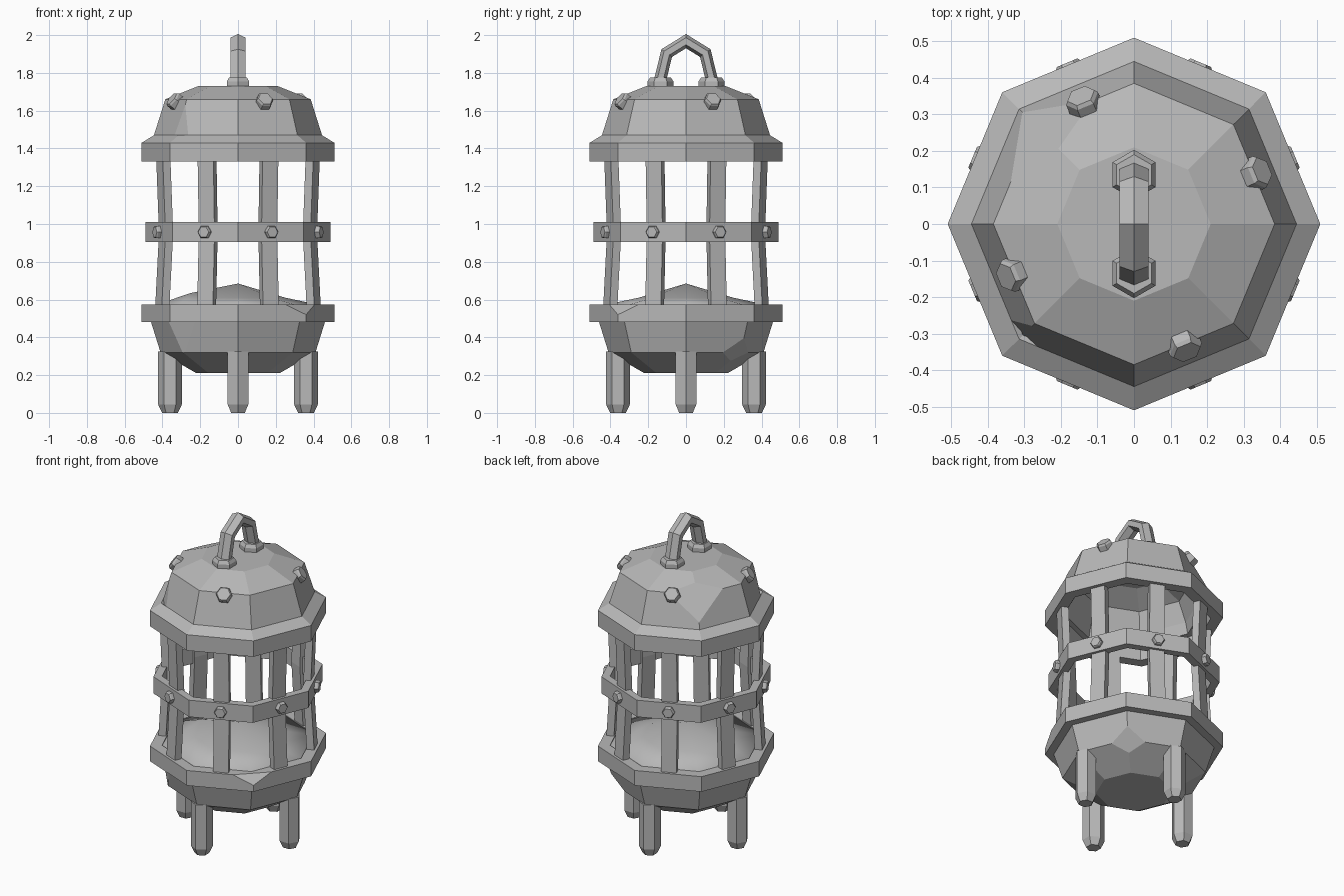
import bpy, bmesh
from math import sin, cos, pi, radians
from mathutils import Vector

if "Cube" in bpy.data.objects:
    bpy.data.objects.remove(bpy.data.objects["Cube"])

GREY = (0.48, 0.48, 0.48, 1)
metal = bpy.data.materials.new("plain_grey")
metal.use_nodes = True
metal.diffuse_color = GREY
metal.node_tree.nodes["Principled BSDF"].inputs["Base Color"].default_value = GREY

Z = Vector((0, 0, 1))


def polar(deg, r, z=0):
    a = radians(deg)
    return Vector((r * cos(a), r * sin(a), z))


def finish(name, bm):
    bmesh.ops.remove_doubles(bm, verts=bm.verts, dist=1e-5)
    bmesh.ops.recalc_face_normals(bm, faces=bm.faces)
    mesh = bpy.data.meshes.new(name)
    bm.to_mesh(mesh)
    bm.free()
    mesh.materials.append(metal)
    obj = bpy.data.objects.new(name, mesh)
    bpy.context.collection.objects.link(obj)
    return obj


def chip(bm, deg, r, z, tilt):
    """Knock a flat chip off a solid; the tilt is the chip's slope upward."""
    normal = polar(deg, cos(radians(tilt)), sin(radians(tilt)))
    bmesh.ops.recalc_face_normals(bm, faces=bm.faces)
    cut = bmesh.ops.bisect_plane(
        bm, geom=bm.verts[:] + bm.edges[:] + bm.faces[:],
        plane_co=polar(deg, r, z), plane_no=normal, clear_outer=True)
    rim = [e for e in cut["geom_cut"] if isinstance(e, bmesh.types.BMEdge)]
    bmesh.ops.holes_fill(bm, edges=rim, sides=0)


def lathe(name, profile, chips=(), sides=8):
    """Spin an (r, z) profile; ring profiles close on themselves."""
    bm = bmesh.new()
    loops = [[bm.verts.new(polar(360 * i / sides, r, z)) for i in range(sides)]
             for r, z in profile]
    pairs = list(zip(loops, loops[1:]))
    if profile[0][0] > 0:
        pairs.append((loops[-1], loops[0]))
    for a, b in pairs:
        for i in range(sides):
            j = (i + 1) % sides
            bm.faces.new((a[i], a[j], b[j], b[i]))
    bmesh.ops.remove_doubles(bm, verts=bm.verts, dist=1e-5)
    for c in chips:
        chip(bm, *c)
    return finish(name, bm)


def loft(name, rings):
    """Skin a stack of matching cross-sections and cap the ends."""
    bm = bmesh.new()
    loops = [[bm.verts.new(p) for p in ring] for ring in rings]
    for a, b in zip(loops, loops[1:]):
        for i in range(len(a)):
            j = (i + 1) % len(a)
            bm.faces.new((a[i], a[j], b[j], b[i]))
    bm.faces.new(loops[0])
    bm.faces.new(loops[-1])
    return finish(name, bm)


def hexagon(c, u, v, ru, rv=None):
    rv = rv or ru
    return [c + u * ru * cos(k * pi / 3) + v * rv * sin(k * pi / 3) for k in range(6)]


def rivet(name, base, normal, radius, height):
    n = normal.normalized()
    u = Z.cross(n).normalized()
    v = n.cross(u)
    loft(name, [hexagon(base - n * 0.02, u, v, radius),
                hexagon(base + n * height * 0.7, u, v, radius),
                hexagon(base + n * height, u, v, radius * 0.85)])


# Hollow chipped dome and its collar
lathe("dome", [(0, 1.73), (0.21, 1.73), (0.385, 1.66), (0.445, 1.47), (0.445, 1.40),
               (0.40, 1.40), (0.385, 1.47), (0.335, 1.59), (0.19, 1.66), (0, 1.66)],
      [(135, 0.29, 1.70, 36.9), (-135, 0.40, 1.60, 10.4)])
lathe("upper_collar", [(0.44, 1.33), (0.51, 1.33), (0.51, 1.43), (0.445, 1.47), (0.43, 1.46)])

# Middle band and lower collar
lathe("middle_band", [(0.44, 0.905), (0.49, 0.905), (0.49, 1.01), (0.44, 1.01)])
lathe("lower_collar", [(0.44, 0.48), (0.51, 0.48), (0.51, 0.575), (0.44, 0.575)],
      [(-45, 0.51, 0.52, 40)])

# Bowl and the mound inside it
lathe("bowl", [(0, 0.56), (0.44, 0.56), (0.46, 0.48), (0.41, 0.32), (0.22, 0.21), (0, 0.21)],
      [(45, 0.384, 0.336, -40), (-135, 0.415, 0.42, -5)])
mound = lathe("mound", [(0, 0.685), (0.25, 0.61), (0.44, 0.57), (0.44, 0.55), (0, 0.55)])
for vert in mound.data.vertices:
    if vert.co.x < -0.2 and abs(vert.co.y) < 0.01 and vert.co.z > 0.6:
        vert.co.z = 0.635
mound.data.shade_smooth()

# Cage bars pinched at the waist, with a band rivet over each
for i in range(8):
    deg = 22.5 + 45 * i
    out, side = polar(deg, 1), polar(deg + 90, 1)
    sections = []
    for z, r in ((0.54, 0.435), (0.95, 0.412), (1.40, 0.43)):
        c = out * r + Z * z
        sections.append([c + out * 0.022 * a + side * 0.045 * b
                         for a, b in ((-1, -1), (1, -1), (1, 1), (-1, 1))])
    loft(f"cage_bar_{i + 1}", sections)
    rivet(f"band_rivet_{i + 1}", out * 0.453 + Z * 0.957, out, 0.036, 0.025)

# Dome rivets and legs
for i in range(4):
    deg = 22.5 + 90 * i
    rivet(f"dome_rivet_{i + 1}", polar(deg, 0.352, 1.643), polar(deg, 1, 0.75), 0.047, 0.035)
    out, side = polar(90 * i, 1), polar(90 * i + 90, 1)
    loft(f"leg_{i + 1}", [hexagon(out * 0.36 + Z * z, out, side, r)
                          for z, r in ((0, 0.042), (0.045, 0.063), (0.325, 0.063))])

# Carrying handle and its two feet
Y, X = Vector((0, 1, 0)), Vector((1, 0, 0))
path = [Vector((0, y, z)) for y, z in
        ((-0.135, 1.72), (-0.135, 1.77), (-0.102, 1.905), (0, 1.968),
         (0.102, 1.905), (0.135, 1.77), (0.135, 1.72))]
rings = []
for i, p in enumerate(path):
    before = (p - path[i - 1]).normalized() if i else Z
    after = (path[i + 1] - p).normalized() if i < len(path) - 1 else -Z
    along = (before + after).normalized()
    outward = X.cross(along)
    rings.append(hexagon(p, outward, X, 0.032 / max(along.dot(after), 0.5), 0.046))
loft("handle", rings)
for name, y in (("front_handle_foot", -0.135), ("back_handle_foot", 0.135)):
    loft(name, [hexagon(Vector((0, y, z)), Y, X, r)
                for z, r in ((1.71, 0.068), (1.755, 0.068), (1.775, 0.055))])
